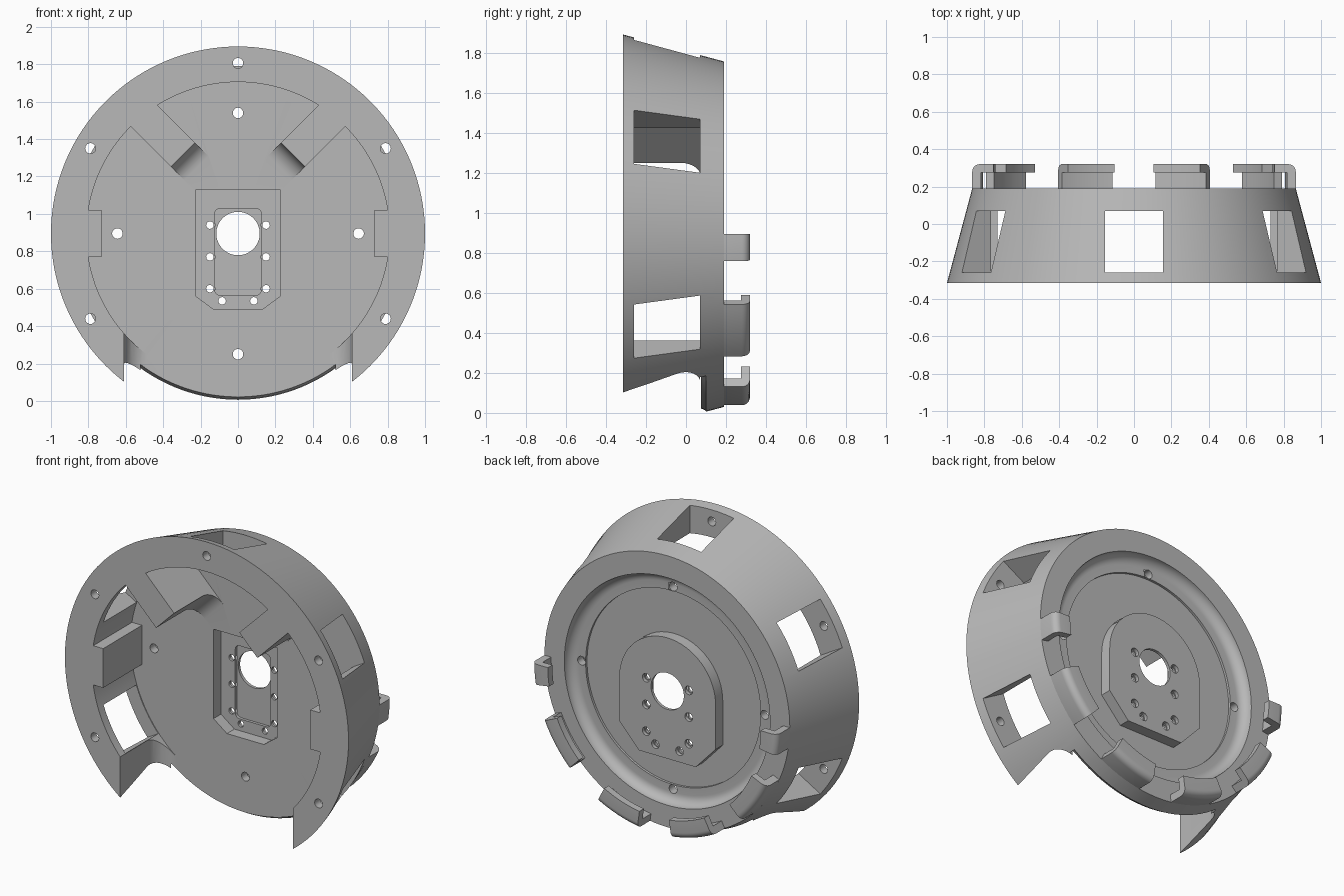
import bpy, bmesh
from math import sin, cos, pi, radians
from mathutils import Vector

cube = bpy.data.objects.get("Cube")
if cube:
    bpy.data.objects.remove(cube, do_unlink=True)

CZ = 0.895                       # height of the housing axis
FRONT, FLOOR, BACK = -0.315, 0.075, 0.19

grey = bpy.data.materials.new("plain grey")
grey.use_nodes = True
grey.diffuse_color = (0.48, 0.48, 0.48, 1)
grey.node_tree.nodes["Principled BSDF"].inputs["Base Color"].default_value = (0.48, 0.48, 0.48, 1)


def polar(a, t, y, deg):
    """Radial a, tangential t, depth y, turned about the housing axis."""
    c, s = cos(radians(deg)), sin(radians(deg))
    return Vector((a * c - t * s, y, CZ + a * s + t * c))


def arc(cx, cy, r, start, end, steps=8):
    angles = [radians(start + (end - start) * i / steps) for i in range(steps + 1)]
    return [(cx + r * cos(q), cy + r * sin(q)) for q in angles]


def skin(name, rings, closed_loop, closed_profile):
    """Join rings of points with quads, capping open sweeps."""
    bm = bmesh.new()
    rows = [[bm.verts.new(p) for p in ring] for ring in rings]
    n, m = len(rows), len(rows[0])
    for i in range(n if closed_loop else n - 1):
        a, b = rows[i], rows[(i + 1) % n]
        for j in range(m if closed_profile else m - 1):
            k = (j + 1) % m
            bm.faces.new((a[j], a[k], b[k], b[j]))
    if not closed_loop:
        bm.faces.new(rows[0])
        bm.faces.new(rows[-1])
    bmesh.ops.remove_doubles(bm, verts=bm.verts, dist=1e-5)
    bmesh.ops.recalc_face_normals(bm, faces=bm.faces)
    mesh = bpy.data.meshes.new(name)
    bm.to_mesh(mesh)
    bm.free()
    obj = bpy.data.objects.new(name, mesh)
    bpy.context.collection.objects.link(obj)
    return obj


def revolve(name, profile, start=0, end=360, steps=128):
    full = end - start == 360
    count = steps if full else steps + 1
    rings = [[polar(r, 0, y, start + (end - start) * i / steps) for r, y in profile]
             for i in range(count)]
    return skin(name, rings, full, not full)


def radial_prism(name, profile, t0, t1, deg):
    """Profile in (radius, depth), extruded along the tangent."""
    return skin(name, [[polar(a, t, y, deg) for a, y in profile] for t in (t0, t1)], False, True)


def face_prism(name, outline, y0, y1):
    """Outline in (x, z) from the axis, extruded in depth."""
    return skin(name, [[Vector((x, y, CZ + z)) for x, z in outline] for y in (y0, y1)], False, True)


def box(a0, a1, b0, b1):
    return [(a0, b0), (a1, b0), (a1, b1), (a0, b1)]


def combine(body, tool, operation):
    mod = body.modifiers.new("cut", "BOOLEAN")
    mod.operation, mod.solver, mod.object = operation, "EXACT", tool
    bpy.context.view_layer.objects.active = body
    bpy.ops.object.modifier_apply(modifier=mod.name)
    bpy.data.objects.remove(tool, do_unlink=True)


def finish(obj):
    obj.data.materials.clear()
    obj.data.materials.append(grey)
    bpy.ops.object.select_all(action="DESELECT")
    obj.select_set(True)
    bpy.context.view_layer.objects.active = obj
    bpy.ops.object.shade_smooth_by_angle(angle=radians(25))


# Conical housing with a floor plate and a recessed back
profile = [(0, FLOOR), (0.81, FLOOR), (0.81, FRONT), (1, FRONT), (0.865, BACK), (0.725, BACK)]
profile += arc(0.665, BACK, 0.06, 0, -90)
profile += [(0.617, 0.13), (0.617, 0.115), (0, 0.115)]
body = revolve("housing", profile)

# Side blocks and slanted ribs, flush with the front ring
rib = [(0.85, FRONT), (0.505, FRONT)] + arc(0.405, -0.025, 0.1, 0, 90) + [(0.405, 0.09), (0.85, 0.09)]
for deg in (0, 180):
    combine(body, radial_prism("block", box(0.73, 0.85, FRONT, 0.09), -0.125, 0.125, deg), "UNION")
combine(body, radial_prism("rib", rib, 0, 0.18, 45), "UNION")
combine(body, radial_prism("rib", rib, -0.18, 0, 135), "UNION")

# Mounting pad on the back
pad = arc(0, 0, 0.34, 0, 180, 32) + [(-0.34, -0.28), (-0.2, -0.43), (0.2, -0.43), (0.34, -0.28)]
combine(body, face_prism("pad", pad, 0.1, 0.187), "UNION")

# Open bottom with rounded inner corners
right = [(0.61, -0.5)] + arc(0.49, -0.045, 0.12, 0, 90)
opening = right + [(-x, y) for x, y in reversed(right)]
combine(body, skin("opening", [[Vector((x, y, z)) for x, y in opening] for z in (-0.2, 0.5)],
                   False, True), "DIFFERENCE")
edge = [(0.872, 0.07), (0.95, 0.07), (0.95, 0.12), (0.885, 0.1), (0.876, 0.085)]
combine(body, revolve("edge_round", edge, -127, -53, 32), "DIFFERENCE")

# Windows in the wall, each with a screw hole in the ring
cuts = []
for deg in (-30, 30, 90, 150, 210):
    cuts.append(radial_prism("window", box(0.7, 1.1, -0.26, 0.07), -0.155, 0.155, deg))
    p = polar(0.911, 0, 0, deg)
    cuts.append(face_prism("hole", arc(p.x, p.z - CZ, 0.028, 0, 345, 23), -0.4, -0.2))

# Floor screw holes
for deg in (0, 90, 180, 270):
    p = polar(0.645, 0, 0, deg)
    cuts.append(face_prism("hole", arc(p.x, p.z - CZ, 0.028, 0, 345, 23), 0, 0.16))

# Stepped pocket, its screw holes and the centre bore
half = [(0.225, 0.235), (0.225, -0.335), (0.13, -0.405)]
cuts.append(face_prism("pocket", half + [(-x, z) for x, z in reversed(half)], 0, 0.15))
corner = arc(0.095, 0.105, 0.03, 90, 0, 4) + arc(0.095, -0.3, 0.03, 0, -90, 4)
cuts.append(face_prism("inner_pocket", corner + [(-x, z) for x, z in reversed(corner)], 0.1, 0.168))
cuts.append(face_prism("bore", arc(0, 0, 0.116, 0, 354, 59), 0, 0.3))
for side in (-1, 1):
    for x, z in ((0.15, 0.045), (0.15, -0.125), (0.15, -0.295), (0.085, -0.36)):
        cuts.append(face_prism("hole", arc(side * x, z, 0.02, 0, 340, 17), 0, 0.3))
        cuts.append(face_prism("counterbore", arc(side * x, z, 0.027, 0, 340, 17), 0.165, 0.3))
for tool in cuts:
    combine(body, tool, "DIFFERENCE")
finish(body)

# Hooked clips around the lower back rim
hook = [(0.818, 0.18), (0.865, 0.18)] + arc(0.825, 0.28, 0.04, 0, 90, 6)
hook += [(0.75, 0.32), (0.75, 0.275), (0.818, 0.275)]
for number, (a, b) in enumerate(((-9, 0), (-45, -24), (-82, -62)), 1):
    finish(revolve(f"left_clip_{number}", hook, a, b, 10))
    finish(revolve(f"right_clip_{number}", hook, 180 - b, 180 - a, 10))
